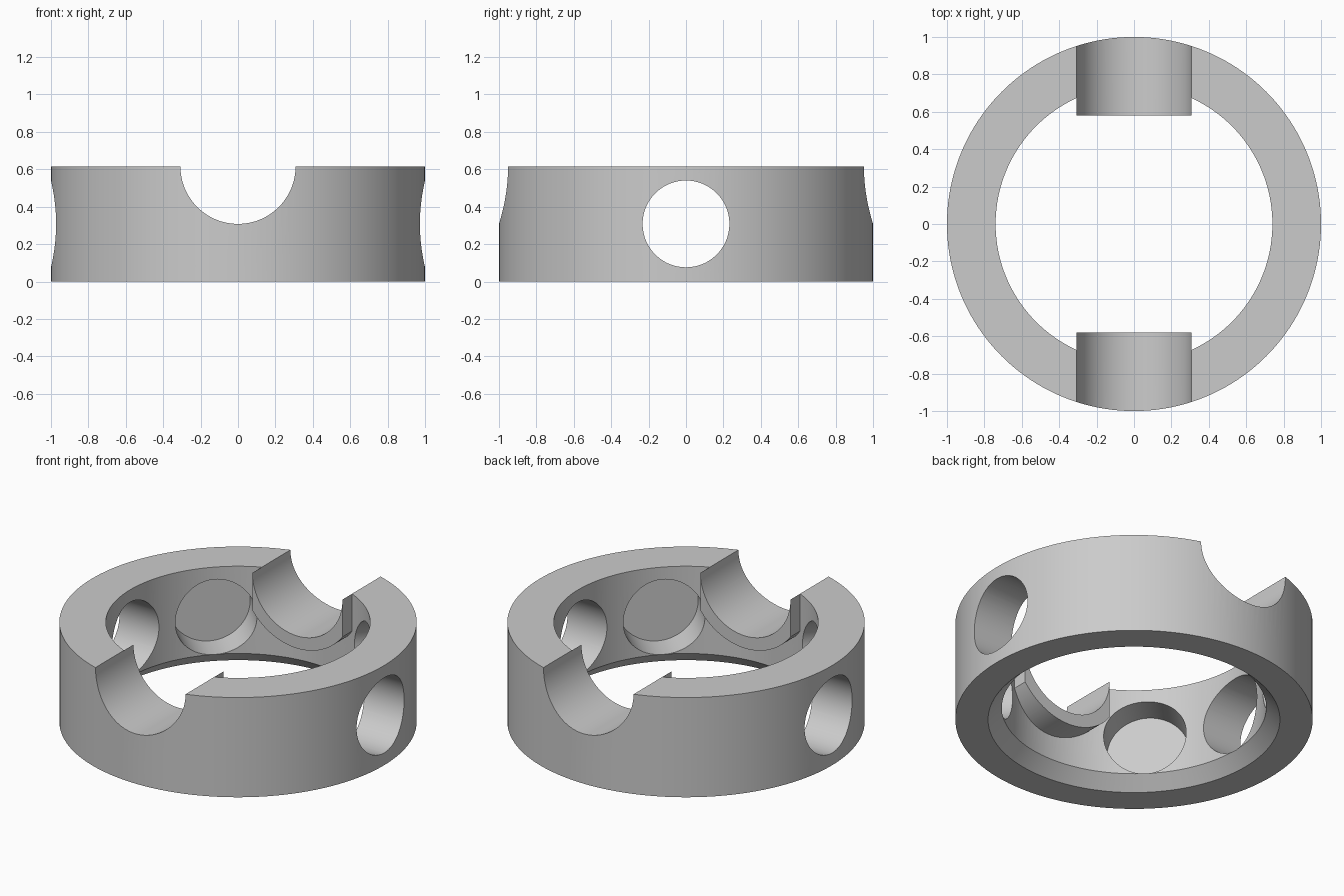
import bpy, bmesh, math
from mathutils import Matrix, Vector

if "Cube" in bpy.data.objects:
    bpy.data.objects.remove(bpy.data.objects["Cube"], do_unlink=True)

HEIGHT, MID = 0.616, 0.308
NOTCH_R, HOLE_R, BOSS_R = 0.308, 0.232, 0.385

grey = bpy.data.materials.new("plain_grey")
grey.use_nodes = True
colour = (0.6, 0.6, 0.6, 1)
grey.diffuse_color = colour
grey.node_tree.nodes["Principled BSDF"].inputs["Base Color"].default_value = colour


def finish(name, bm):
    bmesh.ops.recalc_face_normals(bm, faces=bm.faces)
    mesh = bpy.data.meshes.new(name)
    bm.to_mesh(mesh)
    bm.free()
    mesh.materials.append(grey)
    obj = bpy.data.objects.new(name, mesh)
    bpy.context.collection.objects.link(obj)
    return obj


def lathe(name, profile, steps=160):
    bm = bmesh.new()
    verts = [bm.verts.new((r, 0, z)) for r, z in profile]
    edges = [bm.edges.new((v, verts[i - 1])) for i, v in enumerate(verts)]
    bmesh.ops.spin(bm, geom=verts + edges, axis=(0, 0, 1), cent=(0, 0, 0),
                   angle=math.tau, steps=steps, use_merge=True)
    bmesh.ops.remove_doubles(bm, verts=bm.verts, dist=1e-5)
    return finish(name, bm)


def extrude_y(name, outline, y0, y1):
    bm = bmesh.new()
    face = bm.faces.new([bm.verts.new((x, y0, z)) for x, z in outline])
    new = bmesh.ops.extrude_face_region(bm, geom=[face])["geom"]
    bmesh.ops.translate(bm, vec=(0, y1 - y0, 0),
                        verts=[v for v in new if isinstance(v, bmesh.types.BMVert)])
    return finish(name, bm)


def radial_cylinder(name, angle, start, end):
    bm = bmesh.new()
    direction = Vector((math.cos(angle), math.sin(angle), 0))
    turn = direction.to_track_quat('Z', 'Y').to_matrix().to_4x4()
    place = Matrix.Translation(direction * (start + end) / 2 + Vector((0, 0, MID)))
    bmesh.ops.create_cone(bm, cap_ends=True, segments=96, radius1=HOLE_R,
                          radius2=HOLE_R, depth=end - start, matrix=place @ turn)
    return finish(name, bm)


def lower_arc(radius, spread, steps=64):
    return [(radius * math.sin(a), HEIGHT - radius * math.cos(a))
            for a in (spread * (2 * i / steps - 1) for i in range(steps + 1))]


# Ring with a chamfered lower inside edge
ring = lathe("ring", [(1, 0), (1, HEIGHT), (0.74, HEIGHT), (0.74, 0.077), (0.817, 0)])

# Cradle bosses inside the front and back
half = NOTCH_R + 0.0005
top = HEIGHT - 0.0005
boss_outline = [(-half, top)] + lower_arc(BOSS_R, math.asin(half / BOSS_R)) + [(half, top)]
tools = [(extrude_y(side + "_boss", boss_outline, s * 0.58, s * 0.85), 'UNION')
         for side, s in (("front", -1), ("back", 1))]

# Half-round notch, side holes and four blind pockets
notch = lower_arc(NOTCH_R, math.pi / 2) + [(NOTCH_R, 0.9), (-NOTCH_R, 0.9)]
tools.append((extrude_y("notch_cutter", notch, -1.2, 1.2), 'DIFFERENCE'))
tools.append((radial_cylinder("side_hole_cutter", 0, -1.2, 1.2), 'DIFFERENCE'))
for i in range(4):
    angle = math.radians(45 + 90 * i)
    tools.append((radial_cylinder("pocket_cutter", angle, 0.695, 0.923), 'DIFFERENCE'))

bpy.context.view_layer.objects.active = ring
ring.select_set(True)
for tool, operation in tools:
    mod = ring.modifiers.new(tool.name, 'BOOLEAN')
    mod.operation, mod.solver, mod.object = operation, 'EXACT', tool
    bpy.ops.object.modifier_apply(modifier=mod.name)
    bpy.data.objects.remove(tool, do_unlink=True)

bpy.ops.object.select_all(action='DESELECT')
ring.select_set(True)
bpy.ops.object.shade_smooth_by_angle(angle=math.radians(30))
